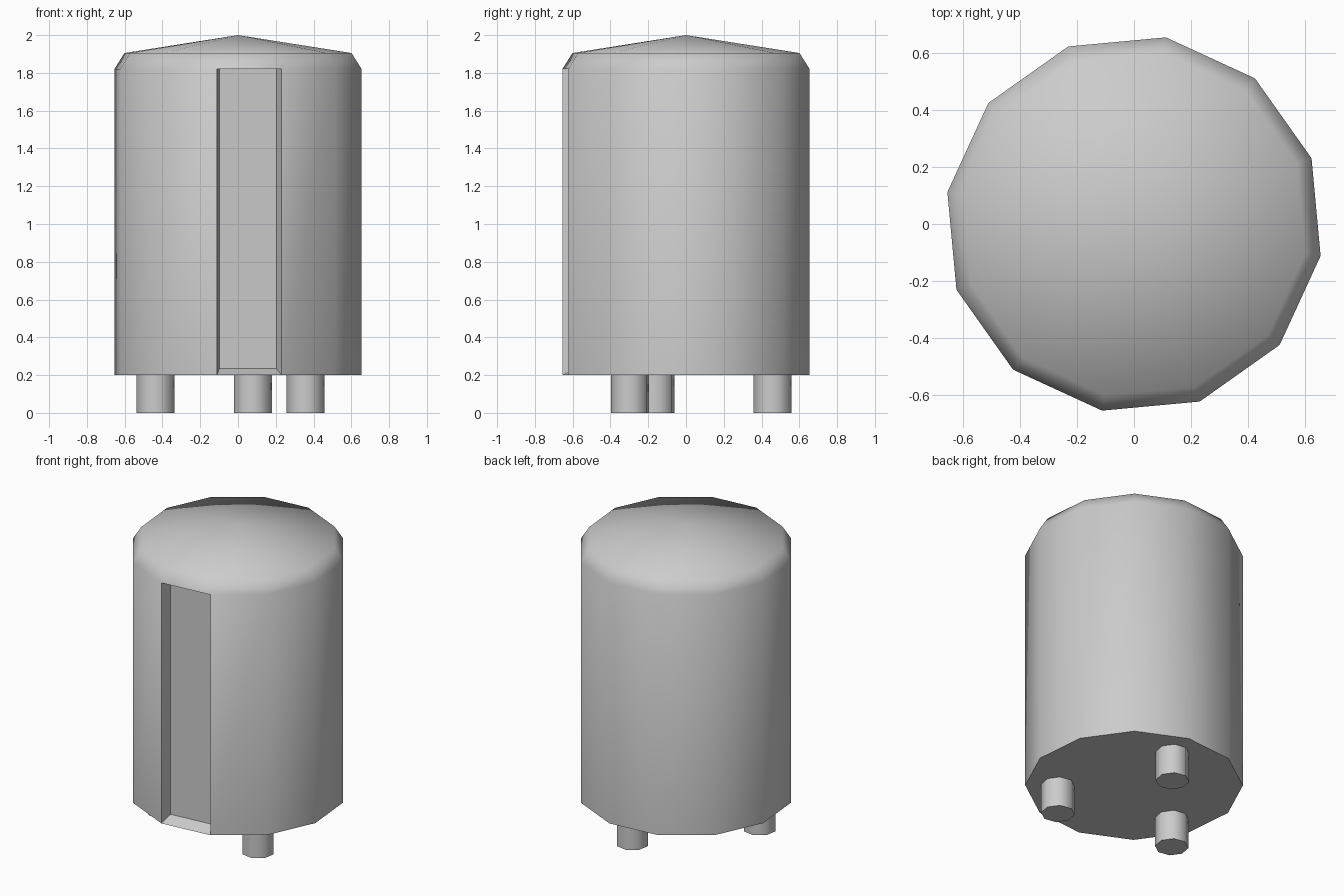
import bpy, bmesh, math
from math import radians, cos, sin

SIDES = 12
TURN = radians(-9.7)
DOOR = 9                 # body side that holds the recessed door

cube = bpy.data.objects.get("Cube")
if cube:
    bpy.data.objects.remove(cube, do_unlink=True)

grey = bpy.data.materials.new("grey metal")
grey.use_nodes = True
colour = (0.6, 0.6, 0.6, 1)
grey.diffuse_color = colour
grey.node_tree.nodes["Principled BSDF"].inputs["Base Color"].default_value = colour


def finish(name, bm):
    bmesh.ops.recalc_face_normals(bm, faces=bm.faces)
    mesh = bpy.data.meshes.new(name)
    bm.to_mesh(mesh)
    bm.free()
    mesh.materials.append(grey)
    ob = bpy.data.objects.new(name, mesh)
    bpy.context.collection.objects.link(ob)
    bpy.ops.object.select_all(action='DESELECT')
    ob.select_set(True)
    bpy.context.view_layer.objects.active = ob
    bpy.ops.object.shade_smooth_by_angle(angle=radians(60))
    return ob


def ring(bm, radius, z, sides, turn, centre=(0, 0)):
    step = math.tau / sides
    return [bm.verts.new((centre[0] + radius * cos(turn + i * step),
                          centre[1] + radius * sin(turn + i * step), z))
            for i in range(sides)]


def bridge(bm, low, high):
    n = len(low)
    return [bm.faces.new((low[i], low[(i + 1) % n], high[(i + 1) % n], high[i]))
            for i in range(n)]


# Tank body: straight wall, sloped shoulder and shallow conical lid
bm = bmesh.new()
base = ring(bm, 0.664, 0.2, SIDES, TURN)
wall = ring(bm, 0.664, 1.82, SIDES, TURN)
shoulder = ring(bm, 0.61, 1.905, SIDES, TURN)
bm.faces.new(base)
sides = bridge(bm, base, wall)
bridge(bm, wall, shoulder)
tip = bm.verts.new((0, 0, 2))
for i in range(SIDES):
    bm.faces.new((shoulder[i], shoulder[(i + 1) % SIDES], tip))

# Door recess: push one wall face inward, with a sloping sill
door = bmesh.ops.extrude_discrete_faces(bm, faces=[sides[DOOR]])["faces"][0]
outer = [base[DOOR], base[DOOR + 1], wall[DOOR + 1], wall[DOOR]]
inner = []
for v in outer:
    near = min(door.verts, key=lambda d: (d.co - v.co).length)
    inner.append(near)
for v in inner:
    v.co.x *= 0.88
    v.co.y *= 0.88
    if v.co.z < 1:
        v.co.z += 0.035
# Frame faces around the recess where the extrusion left none
for i in range(4):
    j = (i + 1) % 4
    quad = (outer[i], outer[j], inner[j], inner[i])
    if not bm.faces.get(quad):
        bm.faces.new(quad)
finish("tank_body", bm)

# Three stub legs
for k, name in enumerate(("back_leg", "right_leg", "left_leg")):
    a = radians(80.3 + 120 * k)
    centre = (0.465 * cos(a), 0.465 * sin(a))
    bm = bmesh.new()
    foot = ring(bm, 0.103, 0, 8, radians(12.5), centre)
    top = ring(bm, 0.103, 0.2, 8, radians(12.5), centre)
    bridge(bm, foot, top)
    bm.faces.new(foot)
    bm.faces.new(top)
    finish(name, bm)
